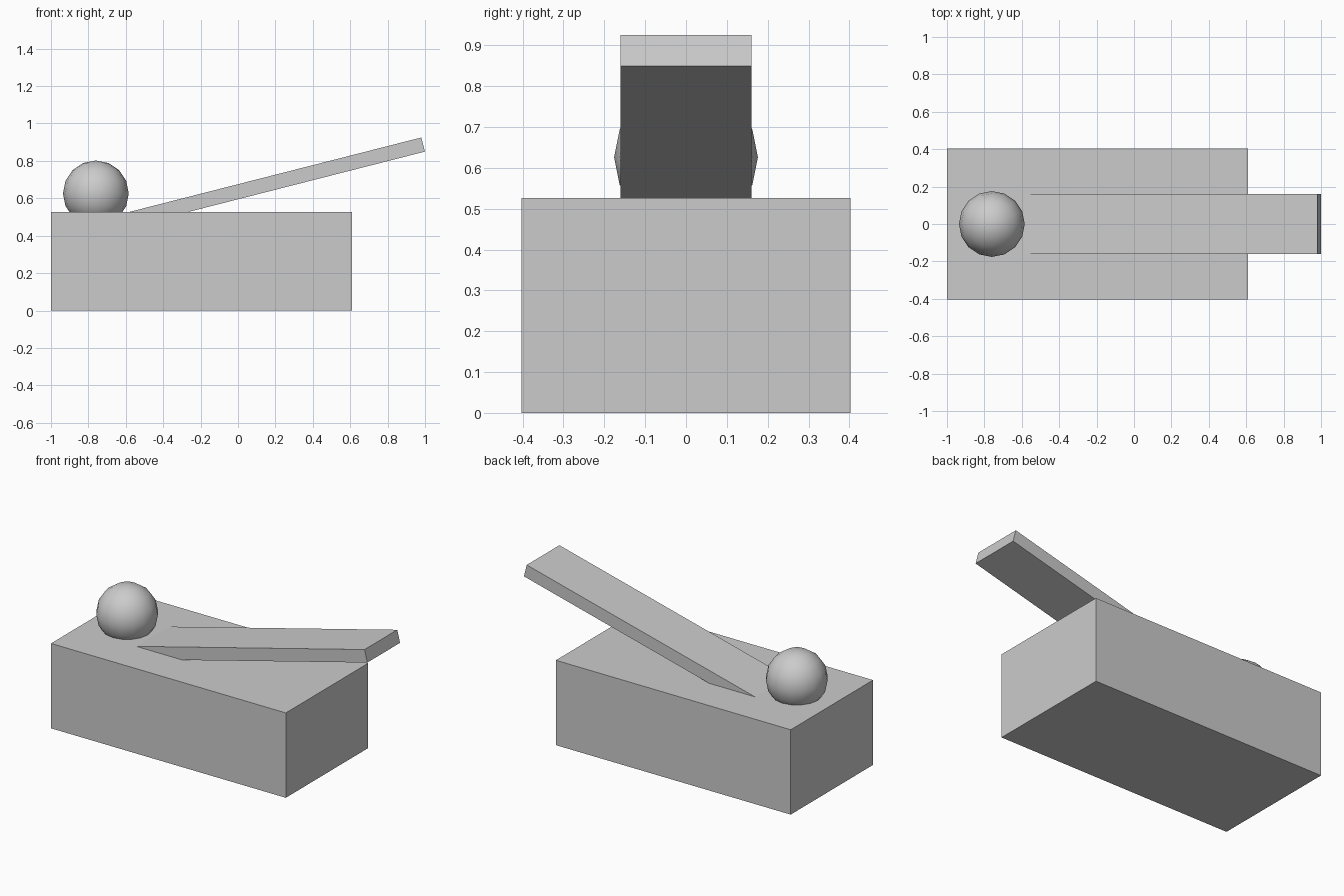
import bpy
import math
from mathutils import Matrix, Vector

cube = bpy.data.objects.get("Cube")
if cube:
    bpy.data.objects.remove(cube, do_unlink=True)

# Single grey material
grey = bpy.data.materials.new("plain grey")
grey.use_nodes = True
colour = (0.6, 0.6, 0.6, 1)
grey.diffuse_color = colour
grey.node_tree.nodes["Principled BSDF"].inputs["Base Color"].default_value = colour


def block(name, size, centre, tilt=0.0):
    """Add a box with the given size, turned about the y axis."""
    bpy.ops.mesh.primitive_cube_add(size=1)
    obj = bpy.context.object
    obj.name = name
    obj.data.transform(Matrix.Diagonal((*size, 1)))
    obj.rotation_euler.y = tilt
    obj.location = centre
    obj.data.materials.append(grey)
    return obj


# Base block
block("base_block", (1.61, 0.806, 0.526), (-0.195, 0, 0.263))

# Sloping plank, its low end sunk into the base
angle = math.radians(14.3)
length, thickness = 1.63, 0.078
top_end = Vector((0.98, 0, 0.925))
along = Vector((math.cos(angle), 0, math.sin(angle)))
normal = Vector((-math.sin(angle), 0, math.cos(angle)))
centre = top_end - along * length / 2 - normal * thickness / 2
block("sloping_plank", (length, 0.32, thickness), centre, -angle)

# Ball resting in the base
bpy.ops.mesh.primitive_uv_sphere_add(segments=16, ring_count=8, radius=0.176,
                                     location=(-0.76, 0, 0.626))
ball = bpy.context.object
ball.name = "ball"
ball.data.materials.append(grey)
bpy.ops.object.shade_smooth()
